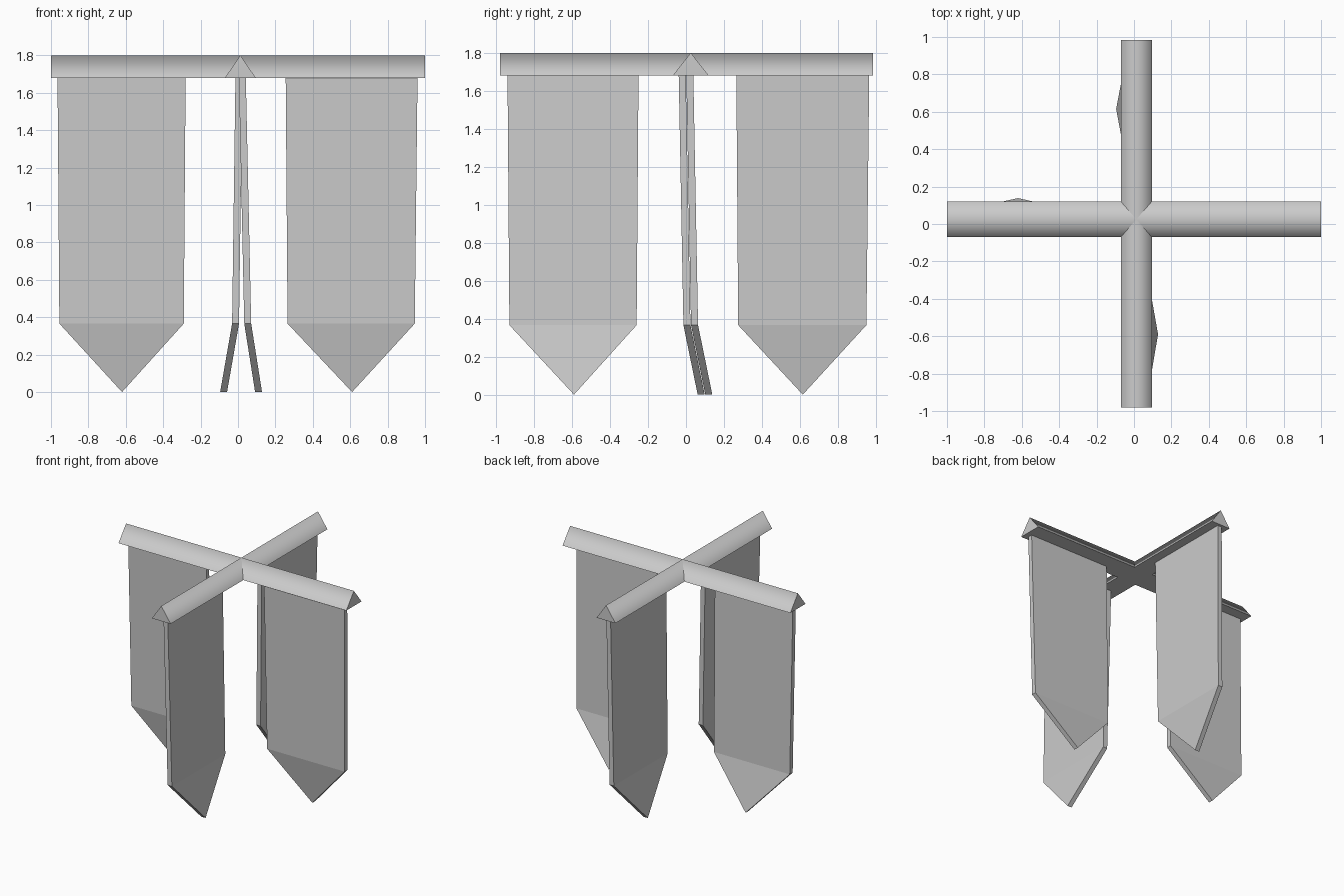
import bpy, bmesh
from mathutils import Vector

if "Cube" in bpy.data.objects:
    bpy.data.objects.remove(bpy.data.objects["Cube"])


def place(axis, along, across, z):
    # axis 0: runs along x, axis 1: runs along y
    return Vector((along, across, z)) if axis == 0 else Vector((across, along, z))


def finish(name, bm):
    bmesh.ops.recalc_face_normals(bm, faces=bm.faces)
    me = bpy.data.meshes.new(name)
    bm.to_mesh(me)
    bm.free()
    ob = bpy.data.objects.new(name, me)
    bpy.context.collection.objects.link(ob)


def beam(name, axis, start, end, left, right, low=1.68, high=1.80):
    # triangular prism with a softly shaded ridge
    bm = bmesh.new()
    section = [(left, low), (right, low), ((left + right) / 2, high)]
    a, b = [[bm.verts.new(place(axis, s, c, z)) for c, z in section] for s in (start, end)]
    caps = [bm.faces.new(a), bm.faces.new(b)]
    for i in range(3):
        j = (i + 1) % 3
        bm.faces.new((a[i], a[j], b[j], b[i])).smooth = i > 0
    for e in bm.edges:
        on_cap = any(f in caps for f in e.link_faces)
        e.smooth = not on_cap and all(v in (a[2], b[2]) for v in e.verts)
    finish(name, bm)


def banner(name, axis, top, bend, tip, offsets, thick=0.037):
    # hanging panel: straight part, then a pointed end kicked sideways
    o_top, o_bend, o_tip = offsets
    outline = [(top[0], o_top, 1.69), (top[1], o_top, 1.69),
               (bend[1], o_bend, 0.366), (tip, o_tip, 0.0), (bend[0], o_bend, 0.366)]
    bm = bmesh.new()
    sides = []
    for d in (-thick / 2, thick / 2):
        v = [bm.verts.new(place(axis, s, c + d, z)) for s, c, z in outline]
        bm.faces.new((v[0], v[1], v[2], v[4]))
        bm.faces.new((v[4], v[2], v[3]))
        sides.append(v)
    a, b = sides
    for i in range(5):
        j = (i + 1) % 5
        bm.faces.new((a[i], a[j], b[j], b[i]))
    finish(name, bm)


# crossed top beams
beam("beam_side_to_side", 0, -1.0, 1.0, -0.07, 0.12)
beam("beam_front_to_back", 1, -0.98, 0.985, -0.07, 0.095)

# four hanging banners
banner("banner_left", 0, (-0.965, -0.28), (-0.955, -0.29), -0.62, (0.02, 0.045, 0.12))
banner("banner_right", 0, (0.255, 0.96), (0.265, 0.945), 0.61, (-0.02, 0.005, 0.08))
banner("banner_front", 1, (-0.94, -0.25), (-0.93, -0.26), -0.59, (0.023, 0.052, 0.11))
banner("banner_back", 1, (0.265, 0.965), (0.275, 0.95), 0.615, (0.005, -0.013, -0.077))
